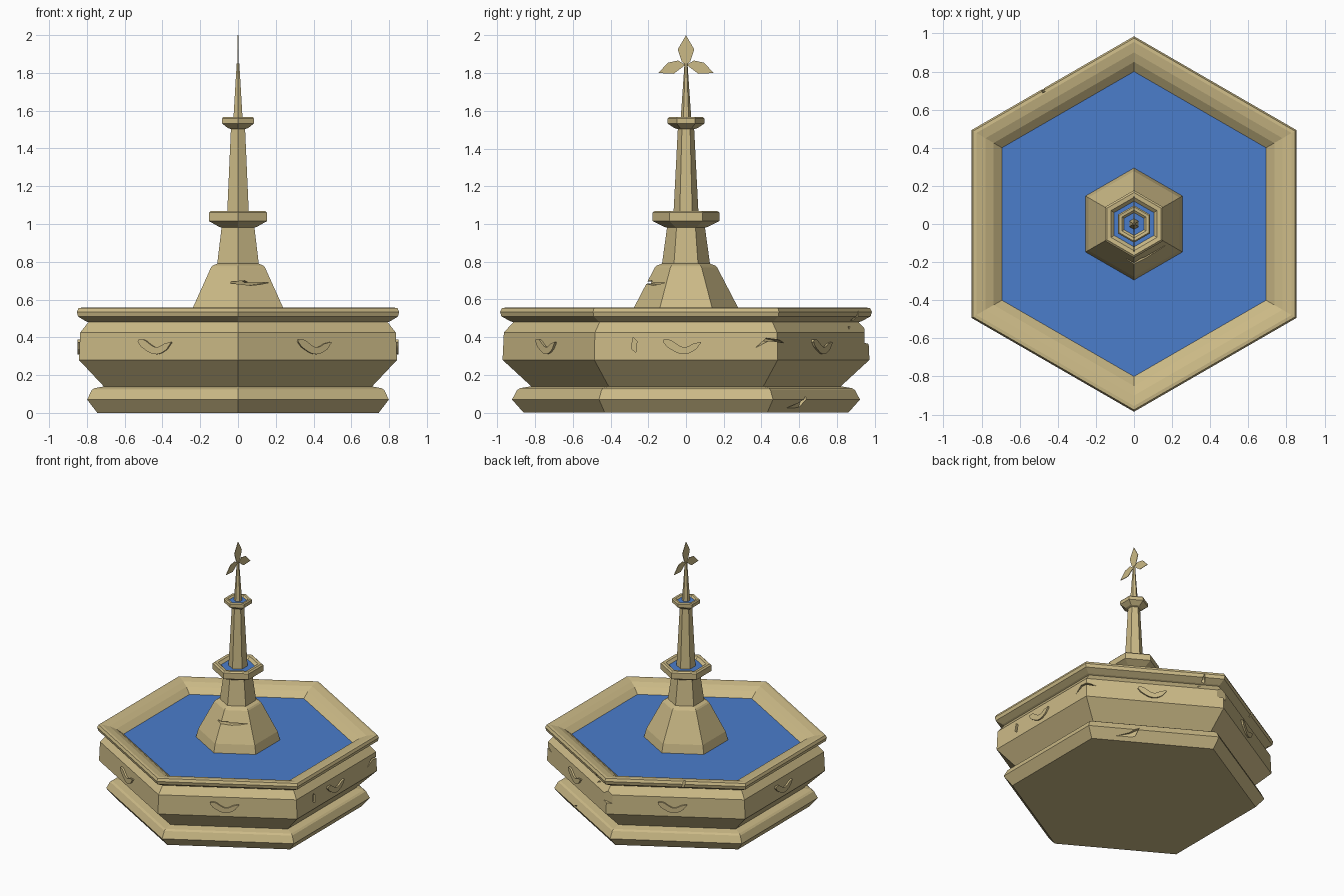
import bpy, bmesh, math
from mathutils import Vector

if "Cube" in bpy.data.objects:
    bpy.data.objects.remove(bpy.data.objects["Cube"])


def material(name, rgb):
    m = bpy.data.materials.new(name)
    m.diffuse_color = (*rgb, 1)
    m.use_nodes = True
    m.node_tree.nodes["Principled BSDF"].inputs["Base Color"].default_value = m.diffuse_color
    return m


STONE = material("sandstone", (0.60, 0.49, 0.24))
WATER = material("blue water", (0.07, 0.205, 0.60))


def finish(bm, name):
    bmesh.ops.recalc_face_normals(bm, faces=bm.faces)
    me = bpy.data.meshes.new(name)
    bm.to_mesh(me)
    bm.free()
    me.materials.append(STONE)
    me.materials.append(WATER)
    ob = bpy.data.objects.new(name, me)
    bpy.context.scene.collection.objects.link(ob)
    return ob


def hex_lathe(name, profile, water=False):
    """Six-sided solid from (corner radius, z) pairs, corners on the y axis."""
    bm = bmesh.new()
    rings = []
    for r, z in profile:
        rings.append([bm.verts.new((r * math.cos(math.radians(30 + 60 * k)),
                                    r * math.sin(math.radians(30 + 60 * k)), z))
                      for k in range(6)])
    for a, b in zip(rings, rings[1:]):
        for k in range(6):
            j = (k + 1) % 6
            bm.faces.new((a[k], a[j], b[j], b[k]))
    bm.faces.new(rings[0][::-1])
    bm.faces.new(rings[-1]).material_index = int(water)
    return finish(bm, name)


def prism(name, angle, outline, d0, d1):
    """Extrude an outline (sideways, z) outward along a compass angle."""
    a = math.radians(angle)
    n = Vector((math.cos(a), math.sin(a), 0))
    t = Vector((-math.sin(a), math.cos(a), 0))
    bm = bmesh.new()
    lo, hi = ([bm.verts.new(n * d + t * u + Vector((0, 0, z))) for u, z in outline]
              for d in (d0, d1))
    bm.faces.new(lo[::-1])
    bm.faces.new(hi)
    for i in range(len(lo)):
        j = (i + 1) % len(lo)
        bm.faces.new((lo[i], lo[j], hi[j], hi[i]))
    return finish(bm, name)


# Basin with foot, moulded rim and water surface
basin = hex_lathe("basin", [
    (0.86, 0), (0.922, 0.07), (0.895, 0.12), (0.88, 0.13), (0.82, 0.14),
    (0.972, 0.28), (0.965, 0.425), (0.915, 0.48), (0.93, 0.485), (0.978, 0.51),
    (0.985, 0.535), (0.975, 0.555), (0.955, 0.557), (0.90, 0.547),
    (0.85, 0.527), (0.80, 0.49)], water=True)

# Central pedestal, two small bowls, columns and spire
pedestal = hex_lathe("pedestal", [
    (0.295, 0.485), (0.277, 0.555), (0.165, 0.77), (0.155, 0.78),
    (0.127, 0.79), (0.10, 0.985)])
hex_lathe("lower_bowl", [
    (0.10, 0.98), (0.115, 0.985), (0.177, 1.015), (0.177, 1.06), (0.165, 1.07),
    (0.14, 1.068), (0.12, 1.05)], water=True)
hex_lathe("upper_column", [(0.067, 1.04), (0.043, 1.51)])
hex_lathe("upper_bowl", [
    (0.043, 1.503), (0.062, 1.508), (0.098, 1.533), (0.098, 1.558), (0.09, 1.566),
    (0.073, 1.564), (0.06, 1.553)], water=True)
hex_lathe("spire", [(0.029, 1.545), (0.008, 1.85)])

# Three-leaf finial, thin across x
prism("top_leaf", 0, [(0, 1.84), (0.022, 1.86), (0.044, 1.925), (0, 2.0),
                      (-0.044, 1.925), (-0.022, 1.86)], -0.002, 0.002)
for s, side in ((1, "right"), (-1, "left")):
    leaf = [(0.003, 1.843), (0.042, 1.866), (0.095, 1.855), (0.147, 1.80), (0.065, 1.796)]
    prism(side + "_leaf", 0, [(s * u, z) for u, z in leaf], -0.002, 0.002)

# Curled relief on each basin face, a wavy band with a fat end
upper, lower = [], []
N = 18
for i in range(N + 1):
    f = i / N
    u = -0.10 + 0.20 * f
    z = 0.357 + 0.028 * math.cos(math.pi * (0.15 + 1.55 * f))
    w = 0.020 * min(1, 5 * f + 0.3, 5 * (1 - f) + 0.15) * (1.1 - 0.3 * f)
    slope = -0.028 * 1.55 * math.pi * math.sin(math.pi * (0.15 + 1.55 * f)) / 0.20
    k = 1 / math.hypot(1, slope)
    upper.append((u - slope * k * w, z + k * w))
    lower.append((u + slope * k * w, z - k * w))
for k in range(6):
    prism(f"relief_{k + 1}", 60 * k, [(u - 0.02, z) for u, z in upper + lower[::-1]],
          0.80, 0.851)

# Weathering: cracks and chips cut into the stone
cuts = [
    (pedestal, -60, [(-0.17, 0.69), (-0.06, 0.70), (-0.04, 0.69), (0.09, 0.69),
                     (0.03, 0.68), (-0.03, 0.675)], 0.14, 0.4),
    (basin, 0, [(-0.29, 0.34), (-0.265, 0.32), (-0.26, 0.38), (-0.28, 0.40)], 0.825, 0.9),
    (basin, 30, [(-0.10, 0.345), (-0.04, 0.38), (0.06, 0.37), (0.02, 0.385),
                 (-0.05, 0.395)], 0.88, 1.1),
    (basin, 90, [(-0.04, 0.37), (0.035, 0.36), (0.045, 0.43), (0, 0.455),
                 (-0.035, 0.43)], 0.945, 1.1),
    (basin, 60, [(-0.31, 0.012), (-0.17, 0.05), (-0.10, 0.09), (-0.13, 0.03)], 0.765, 0.9),
    (basin, 60, [(0.30, 0.44), (0.36, 0.47), (0.35, 0.54), (0.33, 0.48)], 0.81, 0.9),
    (basin, 120, [(0.04, 0.49), (0.06, 0.57), (0.075, 0.57), (0.055, 0.49)], 0.835, 0.9),
]
for i, (target, angle, outline, d0, d1) in enumerate(cuts):
    cutter = prism(f"crack_cutter_{i + 1}", angle, outline, d0, d1)
    cutter.hide_render = True
    cutter.hide_set(True)
    mod = target.modifiers.new("crack", 'BOOLEAN')
    mod.operation = 'DIFFERENCE'
    mod.solver = 'EXACT'
    mod.object = cutter
